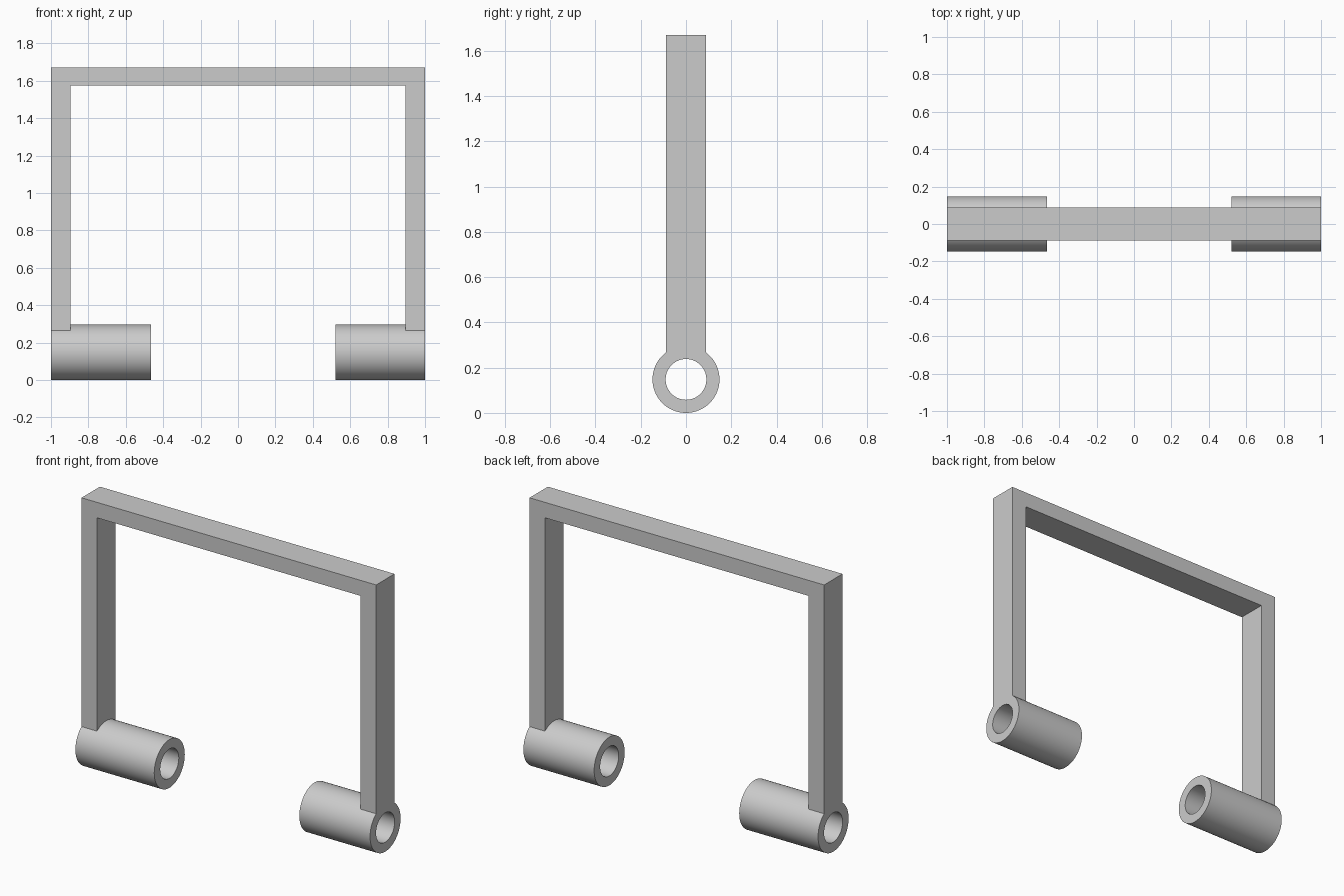
import bpy, bmesh, math
from mathutils import Vector

cube = bpy.data.objects.get("Cube")
if cube:
    bpy.data.objects.remove(cube, do_unlink=True)

R, HOLE, SEGS = 0.148, 0.09, 96       # tube radii and roundness
HALF_DEPTH, LEG, BAR_LOW, TOP = 0.089, 0.105, 1.575, 1.67

grey = bpy.data.materials.new("light grey")
grey.use_nodes = True
grey.diffuse_color = (0.6, 0.6, 0.6, 1)
grey.node_tree.nodes["Principled BSDF"].inputs["Base Color"].default_value = (0.6, 0.6, 0.6, 1)


def make_object(name, bm):
    bmesh.ops.recalc_face_normals(bm, faces=bm.faces[:])
    mesh = bpy.data.meshes.new(name)
    bm.to_mesh(mesh)
    bm.free()
    mesh.materials.append(grey)
    obj = bpy.data.objects.new(name, mesh)
    bpy.context.collection.objects.link(obj)
    return obj


def activate(obj):
    bpy.ops.object.select_all(action='DESELECT')
    obj.select_set(True)
    bpy.context.view_layer.objects.active = obj


def ring(bm, x, radius):
    angles = [2 * math.pi * i / SEGS for i in range(SEGS)]
    return [bm.verts.new((x, radius * math.cos(a), R + radius * math.sin(a))) for a in angles]


def bridge(bm, a, b):
    for i in range(SEGS):
        j = (i + 1) % SEGS
        bm.faces.new((a[i], a[j], b[j], b[i]))


def tube(name, x0, x1):
    # Hollow cylinder lying along x
    bm = bmesh.new()
    loops = [ring(bm, x0, R), ring(bm, x1, R), ring(bm, x1, HOLE), ring(bm, x0, HOLE)]
    for k in range(4):
        bridge(bm, loops[k], loops[(k + 1) % 4])
    obj = make_object(name, bm)
    activate(obj)
    bpy.ops.object.shade_smooth_by_angle(angle=math.radians(30))


# Tubes at the feet, the right one slightly longer
tube("right_foot_tube", -1, -0.465)
tube("left_foot_tube", 0.52, 1)

# Square-section arch: U outline extruded through its depth
bm = bmesh.new()
inner = 1 - LEG
outline = [(-1, R), (-1, TOP), (1, TOP), (1, R),
           (inner, R), (inner, BAR_LOW), (-inner, BAR_LOW), (-inner, R)]
face = bm.faces.new([bm.verts.new((x, -HALF_DEPTH, z)) for x, z in outline])
extruded = bmesh.ops.extrude_face_region(bm, geom=[face])["geom"]
bmesh.ops.translate(bm, vec=Vector((0, 2 * HALF_DEPTH, 0)),
                    verts=[v for v in extruded if isinstance(v, bmesh.types.BMVert)])
arch = make_object("arch_frame", bm)

# Trim the leg ends to saddle onto the tubes
bm = bmesh.new()
a, b = ring(bm, -1.2, R), ring(bm, 1.2, R)
bridge(bm, a, b)
bm.faces.new(a)
bm.faces.new(b)
cutter = make_object("leg_end_cutter", bm)
cutter.hide_render = True
trim = arch.modifiers.new("saddle", 'BOOLEAN')
trim.operation = 'DIFFERENCE'
trim.solver = 'EXACT'
trim.object = cutter
activate(arch)
bpy.ops.object.modifier_apply(modifier=trim.name)
bpy.data.objects.remove(cutter, do_unlink=True)
